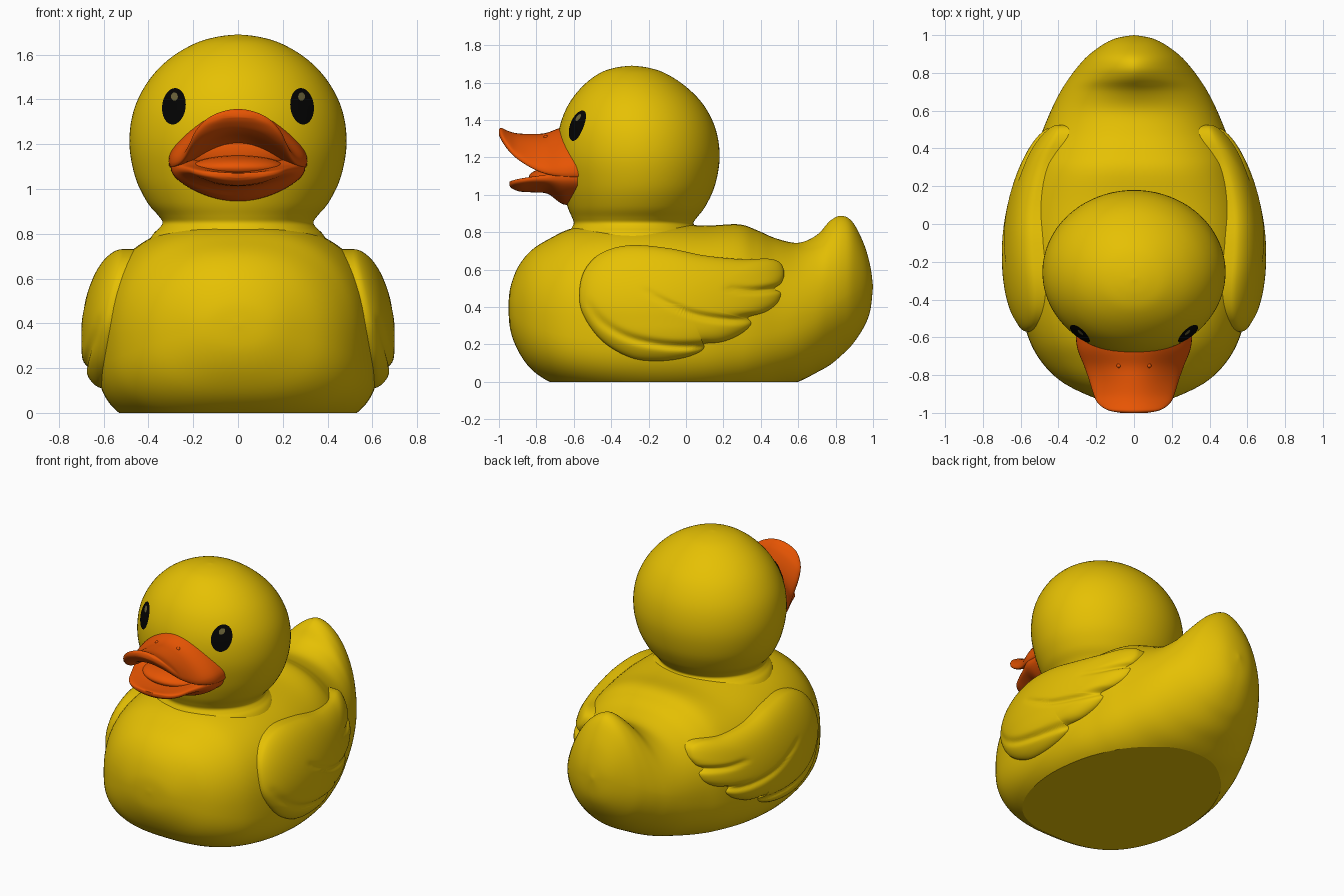
import bpy, bmesh, math
from mathutils import Vector
from mathutils.bvhtree import BVHTree

if "Cube" in bpy.data.objects:
    bpy.data.objects.remove(bpy.data.objects["Cube"])


def material(name, rgb):
    m = bpy.data.materials.new(name)
    m.diffuse_color = (*rgb, 1)
    m.use_nodes = True
    m.node_tree.nodes["Principled BSDF"].inputs["Base Color"].default_value = m.diffuse_color
    return m


YELLOW = material("yellow", (0.79, 0.53, 0.001))
ORANGE = material("orange", (0.80, 0.09, 0.001))
BLACK = material("black", (0.001, 0.001, 0.001))
GLINT = material("olive_grey", (0.14, 0.12, 0.04))


def spline(pts, n, closed=False):
    """Smooth curve through tuples of any length, n steps per span."""
    k, out = len(pts), []
    get = (lambda i: pts[i % k]) if closed else (lambda i: pts[max(0, min(k - 1, i))])
    for i in range(k if closed else k - 1):
        a, b, c, d = (get(i + j) for j in (-1, 0, 1, 2))
        for s in range(n):
            t = s / n
            out.append(tuple(0.5 * (2 * q + (r - p) * t + (2 * p - 5 * q + 4 * r - u) * t * t
                                    + (3 * q - p - 3 * r + u) * t ** 3)
                             for p, q, r, u in zip(a, b, c, d)))
    if not closed:
        out.append(tuple(pts[-1]))
    return out


def loft(name, rings, mat, caps=True, flat_base=False):
    """Skin a list of equal closed rings."""
    bm = bmesh.new()
    vs = [[bm.verts.new(p) for p in r] for r in rings]
    n = len(rings[0])
    for a, b in zip(vs, vs[1:]):
        for i in range(n):
            j = (i + 1) % n
            bm.faces.new((a[i], a[j], b[j], b[i]))
    if caps:
        bm.faces.new(vs[0])
        bm.faces.new(vs[-1])
    bmesh.ops.remove_doubles(bm, verts=bm.verts[:], dist=1e-5)
    if flat_base:
        bmesh.ops.bisect_plane(bm, geom=bm.verts[:] + bm.edges[:] + bm.faces[:],
                               plane_co=(0, 0, 0), plane_no=(0, 0, 1), clear_inner=True)
        rim = [e for e in bm.edges if e.is_boundary]
        bmesh.ops.holes_fill(bm, edges=rim, sides=0)
        for e in rim:
            e.smooth = False
    bmesh.ops.recalc_face_normals(bm, faces=bm.faces[:])
    me = bpy.data.meshes.new(name)
    bm.to_mesh(me)
    bm.free()
    me.materials.append(mat)
    ob = bpy.data.objects.new(name, me)
    bpy.context.collection.objects.link(ob)
    return ob


def spow(v, e):
    return math.copysign(abs(v) ** e, v)


def circle(n):
    return [(math.cos(2 * math.pi * i / n), math.sin(2 * math.pi * i / n)) for i in range(n)]


def ellipsoid(name, centre, radii, mat):
    rings = []
    for i in range(17):
        r, h = math.sin(math.pi * i / 16), -math.cos(math.pi * i / 16)
        rings.append([tuple(o + q * k for o, q, k in zip(centre, radii, (r * c, h, r * s)))
                      for c, s in circle(32)])
    loft(name, rings, mat, caps=False)


# Body with upturned tail: y, top, bottom, half width, widest height, roundness
body = [(-.95, .40, .40, 0, .40, 2), (-.94, .50, .28, .14, .39, 2), (-.90, .61, .17, .26, .37, 2.1),
        (-.83, .70, .07, .39, .34, 2.2), (-.73, .765, 0, .49, .31, 2.35), (-.6, .823, -.045, .56, .29, 2.5),
        (-.4, .85, -.08, .61, .28, 2.6), (-.15, .85, -.10, .63, .28, 2.6), (.1, .835, -.09, .605, .28, 2.6),
        (.28, .842, -.075, .56, .29, 2.45), (.38, .81, -.06, .53, .30, 2.3), (.48, .767, -.035, .49, .31, 2.15),
        (.6, .743, 0, .44, .34, 2), (.7, .785, .05, .39, .37, 1.8), (.77, .86, .09, .345, .40, 1.65),
        (.83, .887, .14, .30, .43, 1.65), (.89, .855, .2, .245, .46, 1.75), (.95, .74, .29, .165, .49, 1.9),
        (.985, .62, .38, .09, .51, 2), (1.0, .51, .51, 0, .51, 2)]
rings = []
for y, zt, zb, w, zc, p in spline(body, 5):
    rings.append([(w * spow(c, 2 / (p if s > 0 else p + .4)), y,
                   zc + ((zt - zc) * abs(s) ** (2 / p) if s > 0 else (zb - zc) * abs(s) ** (2 / (p + .4))))
                  for c, s in circle(96)])
loft("body", rings, YELLOW, caps=False, flat_base=True)

# Head and neck: z, centre y, x radius, y radius
head = [(.70, -.27, .41, .36), (.76, -.27, .40, .36), (.80, -.275, .378, .348), (.825, -.278, .352, .332),
        (.85, -.28, .337, .32), (.88, -.275, .355, .335), (.94, -.265, .405, .37), (1.05, -.255, .458, .41),
        (1.2, -.255, .485, .435), (1.35, -.26, .466, .419), (1.48, -.268, .402, .362),
        (1.58, -.278, .308, .275), (1.65, -.287, .192, .175), (1.68, -.29, .09, .085), (1.69, -.29, 0, 0)]
head_ob = loft("head", [[(rx * c, cy + ry * s, z) for c, s in circle(80)]
                        for z, cy, rx, ry in spline(head, 5)], YELLOW, caps=False)


# Bill halves: y, half width, middle height, edge height, thickness
def bill(name, stations):
    rings = []
    for y, w, zc, ze, t in spline(stations, 5):
        rings.append([(w * c, y, ze + (zc - ze) * math.cos(math.pi / 2 * c) + t / 2 * spow(s, .7))
                      for c, s in circle(56)])
    loft(name, rings, ORANGE)


bill("upper_bill", [(-.57, .31, 1.26, 1.125, .20), (-.66, .30, 1.275, 1.12, .17), (-.75, .265, 1.275, 1.125, .11),
                    (-.82, .24, 1.28, 1.15, .09), (-.90, .215, 1.288, 1.20, .08),
                    (-.95, .19, 1.303, 1.25, .075), (-.985, .14, 1.327, 1.30, .06), (-1.0, .07, 1.335, 1.325, .03)])
bill("lower_bill", [(-.58, .30, 1.03, 1.10, .17), (-.66, .295, 1.03, 1.10, .16), (-.74, .26, 1.05, 1.09, .09),
                    (-.82, .225, 1.045, 1.085, .065), (-.89, .19, 1.045, 1.075, .055),
                    (-.93, .13, 1.053, 1.065, .04), (-.945, .04, 1.06, 1.06, .02)])

# Mouth filling: tongue and lining in front of the head
ellipsoid("tongue", (0, -.68, 1.095), (.21, .16, .055), ORANGE)
ellipsoid("mouth_lining", (0, -.62, 1.17), (.25, .09, .12), ORANGE)

# Eyes: thin plates laid on the head
tree = BVHTree.FromPolygons([v.co.copy() for v in head_ob.data.vertices],
                            [tuple(p.vertices) for p in head_ob.data.polygons])


def plate(name, cx, cz, hw, hh, tilt, lift, mat):
    rings = []
    for k in range(9):
        ring = []
        for c, s in circle(40):
            u, v = hw * c * k / 8, hh * s * k / 8
            x = cx + u * math.cos(tilt) - v * math.sin(tilt)
            z = cz + u * math.sin(tilt) + v * math.cos(tilt)
            co, no, _, _ = tree.ray_cast(Vector((x, -2, z)), Vector((0, 1, 0)))
            ring.append(co + (no if no.y < 0 else -no) * lift)
        rings.append(ring)
    ob = loft(name, rings, mat, caps=False)
    if sum(p.normal.y for p in ob.data.polygons) > 0:
        ob.data.flip_normals()


# Wings: side outline (y, z) with four feather tips, and groove lines
outline = [(-.57, .48), (-.54, .6), (-.45, .69), (-.3, .73), (-.1, .715), (.1, .675), (.3, .655), (.44, .658),
           (.505, .635), (.525, .58), (.51, .53), (.485, .50), (.51, .475), (.49, .42), (.43, .375),
           (.345, .345), (.355, .315), (.30, .26), (.2, .215), (.085, .2), (.10, .175), (0, .13),
           (-.15, .11), (-.3, .13), (-.45, .22), (-.55, .36)]
grooves = [[(.50, .50), (.36, .488), (.22, .50)],
           [(.36, .335), (.2, .335), (.0, .375), (-.22, .49)],
           [(.10, .19), (-.1, .195), (-.3, .235), (-.45, .32), (-.53, .43)]]
groove_lines = [spline(g, 16) for g in grooves]
edge = spline(outline, 7, closed=True)


def wing_point(side, y, z, s, sink=0):
    x = .70 - .40 * (y + .17) ** 2 - .8 * max(0, z - .35) ** 2 - max(0, .3 - z) ** 2
    x -= .06 * (1 - math.sqrt(max(0, 1 - s ** 6))) + sink
    for line in groove_lines:
        d, i = min((math.hypot(y - a, z - b), i) for i, (a, b) in enumerate(line))
        x -= .026 * (1 - i / len(line)) ** .7 * math.exp(-(d / .02) ** 2)
    return (side * x, y, z)


steps = [i / 32 for i in range(30)] + [.935, .96, .98, .993, 1]
for side, word in ((-1, "left"), (1, "right")):
    rings = [[wing_point(side, y * s, .42 + (z - .42) * s, s) for y, z in edge] for s in steps]
    rings.append([wing_point(side, y, z, 1, .16) for y, z in edge])
    loft(word + "_wing", rings, YELLOW)
    plate(word + "_eye", side * .284, 1.368, .052, .081, side * .12, .004, BLACK)
    plate(word + "_eye_glint", side * .28, 1.41, .015, .018, 0, .007, GLINT)
    ellipsoid(word + "_nostril", (side * .08, -.75, 1.307), (.012, .012, .012), ORANGE)

# Smooth shading, keeping the base edge sharp
for ob in bpy.context.collection.objects:
    ob.select_set(True)
    bpy.context.view_layer.objects.active = ob
bpy.ops.object.shade_smooth_by_angle(angle=math.radians(55))
